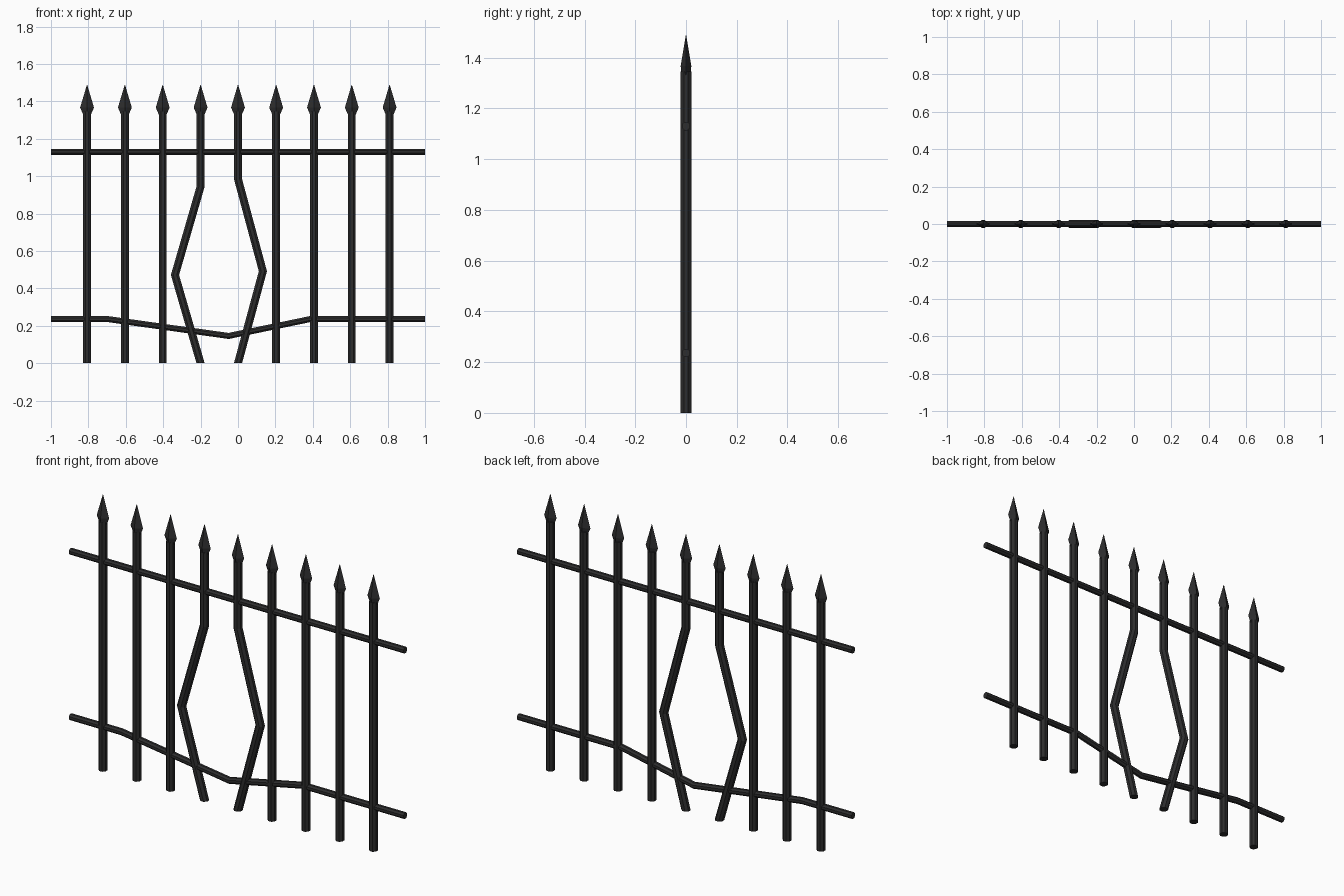
import bpy, bmesh, math
from mathutils import Vector

if "Cube" in bpy.data.objects:
    bpy.data.objects.remove(bpy.data.objects["Cube"])

iron = bpy.data.materials.new("dark iron")
iron.diffuse_color = (0.026, 0.026, 0.027, 1)
iron.use_nodes = True
iron.node_tree.nodes["Principled BSDF"].inputs["Base Color"].default_value = iron.diffuse_color


def add_object(name, bm):
    bmesh.ops.recalc_face_normals(bm, faces=bm.faces[:])
    me = bpy.data.meshes.new(name)
    bm.to_mesh(me)
    bm.free()
    me.materials.append(iron)
    ob = bpy.data.objects.new(name, me)
    bpy.context.collection.objects.link(ob)


def loft(bm, rings):
    """Skin a list of rings of points and cap both ends."""
    vs = [[bm.verts.new(p) for p in ring] for ring in rings]
    n = len(vs[0])
    for a, b in zip(vs, vs[1:]):
        for i in range(n):
            j = (i + 1) % n
            bm.faces.new((a[i], a[j], b[j], b[i]))
    bm.faces.new(vs[0][::-1])
    bm.faces.new(vs[-1])


def rod(bm, path, apothem, sides=8, flat_foot=False):
    """Sweep a polygon along a path in the xz plane with mitred corners."""
    pts = [Vector((x, 0, z)) for x, z in path]
    rad = apothem / math.cos(math.pi / sides)
    rings = []
    for i, p in enumerate(pts):
        d_in = (p - pts[max(i - 1, 0)]).normalized()
        d_out = (pts[min(i + 1, len(pts) - 1)] - p).normalized()
        t = (d_in + d_out).normalized()
        side = Vector((t.z, 0, -t.x))
        seg = d_out if d_out.length else d_in
        side /= max(0.5, abs(side.dot(Vector((seg.z, 0, -seg.x)))))
        if flat_foot and i == 0:
            side = Vector((1 / abs(t.z), 0, 0))   # cut level with the ground
        ring = []
        for k in range(sides):
            a = 2 * math.pi * (k + 0.5) / sides
            ring.append(p + side * rad * math.cos(a)
                        + Vector((0, rad * math.sin(a), 0)))
        rings.append(ring)
    loft(bm, rings)


def spear_head(bm, x):
    """Flattened four-sided spear point."""
    rings = []
    for z, w, d in ((1.33, 0.021, 0.018), (1.367, 0.037, 0.021),
                    (1.488, 0.001, 0.001)):
        rings.append([(x + w, 0, z), (x, d, z), (x - w, 0, z), (x, -d, z)])
    loft(bm, rings)


# Upright bars: two are bent apart, leaving a gap
bends = {
    3: [(-0.2, 0), (-0.337, 0.472), (-0.2, 0.945)],
    4: [(0.0, 0), (0.133, 0.492), (0.0, 0.985)],
}
for i in range(9):
    x = -0.807 + 0.2022 * i
    bm = bmesh.new()
    if i in bends:
        x = bends[i][0][0]
        rod(bm, bends[i] + [(x, 1.345)], 0.021, flat_foot=True)
    else:
        rod(bm, [(x, 0), (x, 1.345)], 0.021)
    add_object(f"{'bent' if i in bends else 'straight'}_bar_{i + 1}", bm)
    bm = bmesh.new()
    spear_head(bm, x)
    add_object(f"spear_head_{i + 1}", bm)

# Horizontal rails: the lower one sags
bm = bmesh.new()
rod(bm, [(-1, 1.13), (1, 1.13)], 0.016)
add_object("top_rail", bm)
bm = bmesh.new()
rod(bm, [(-1, 0.236), (-0.695, 0.236), (-0.05, 0.146), (0.385, 0.236), (1, 0.236)], 0.016)
add_object("sagging_bottom_rail", bm)
